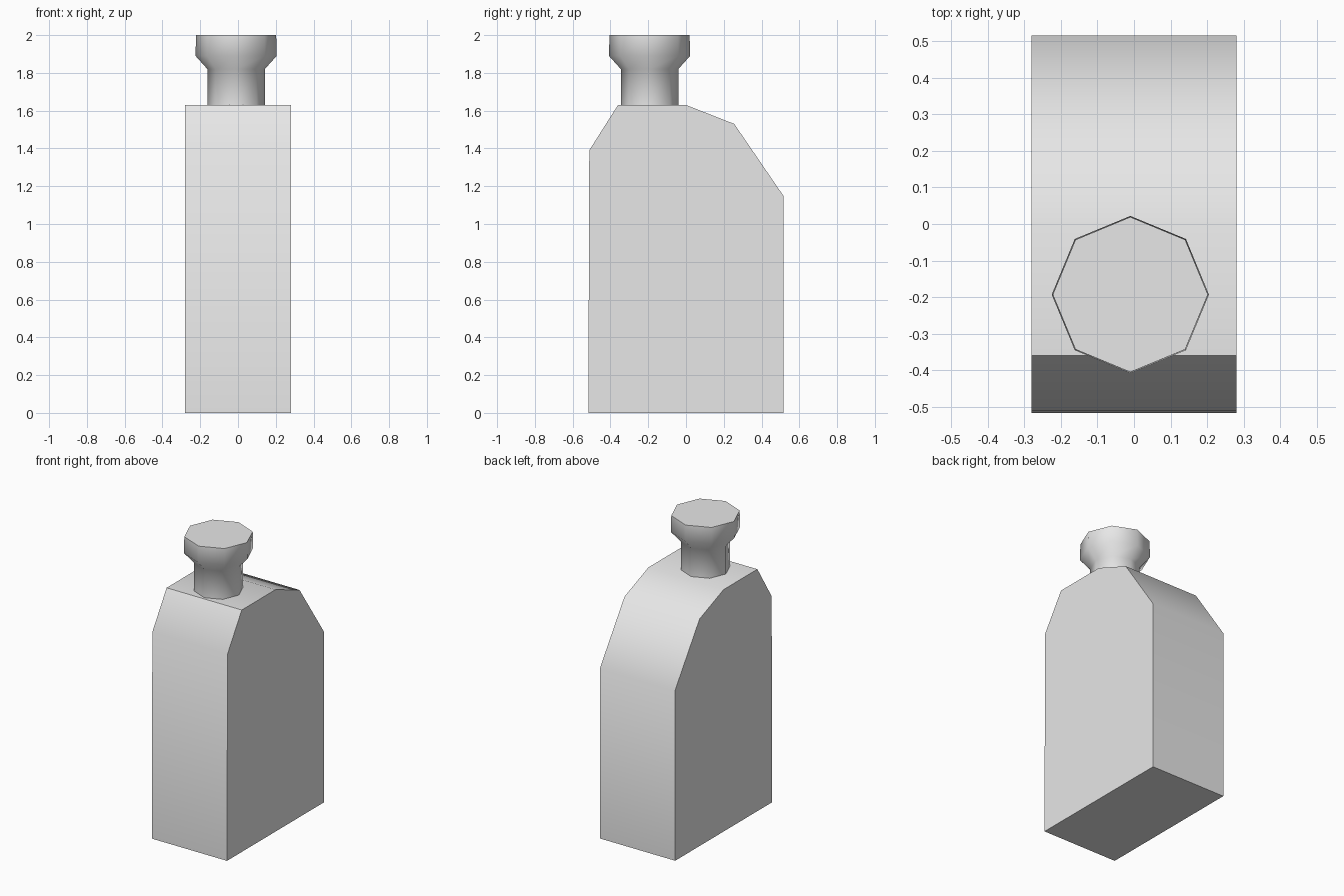
import bpy
import bmesh
import math

cube = bpy.data.objects.get("Cube")
if cube:
    bpy.data.objects.remove(cube, do_unlink=True)

grey = bpy.data.materials.new("light_grey")
grey.use_nodes = True
grey.diffuse_color = (0.8, 0.8, 0.8, 1)
grey.node_tree.nodes["Principled BSDF"].inputs["Base Color"].default_value = (0.8, 0.8, 0.8, 1)


def loft(name, rings):
    """Skin consecutive rings of points and cap both ends."""
    bm = bmesh.new()
    loops = [[bm.verts.new(p) for p in ring] for ring in rings]
    for a, b in zip(loops, loops[1:]):
        for i in range(len(a)):
            j = (i + 1) % len(a)
            bm.faces.new((a[i], a[j], b[j], b[i]))
    bm.faces.new(loops[0][::-1])
    bm.faces.new(loops[-1])
    bmesh.ops.recalc_face_normals(bm, faces=bm.faces)
    mesh = bpy.data.meshes.new(name)
    bm.to_mesh(mesh)
    bm.free()
    mesh.materials.append(grey)
    obj = bpy.data.objects.new(name, mesh)
    bpy.context.collection.objects.link(obj)
    bpy.ops.object.select_all(action="DESELECT")
    obj.select_set(True)
    bpy.context.view_layer.objects.active = obj
    bpy.ops.object.shade_smooth_by_angle(angle=math.radians(50))
    return obj


# Flat-sided body: side profile (y, z) extruded across the width
profile = [(-0.517, 0), (0.515, 0), (0.515, 1.15), (0.255, 1.53),
           (0, 1.63), (-0.36, 1.63), (-0.512, 1.39)]
loft("bottle_body", [[(x, y, z) for y, z in profile] for x in (-0.28, 0.28)])

# Eight-sided neck flaring out into the cap: (radius, z)
SIDES = 8
neck = [(0.152, 1.63), (0.152, 1.82), (0.215, 1.89), (0.212, 2.0)]
turns = [math.tau * i / SIDES for i in range(SIDES)]
loft("neck_and_cap", [[(-0.01 + r * math.cos(t), -0.193 + r * math.sin(t), z)
                       for t in turns] for r, z in neck])
